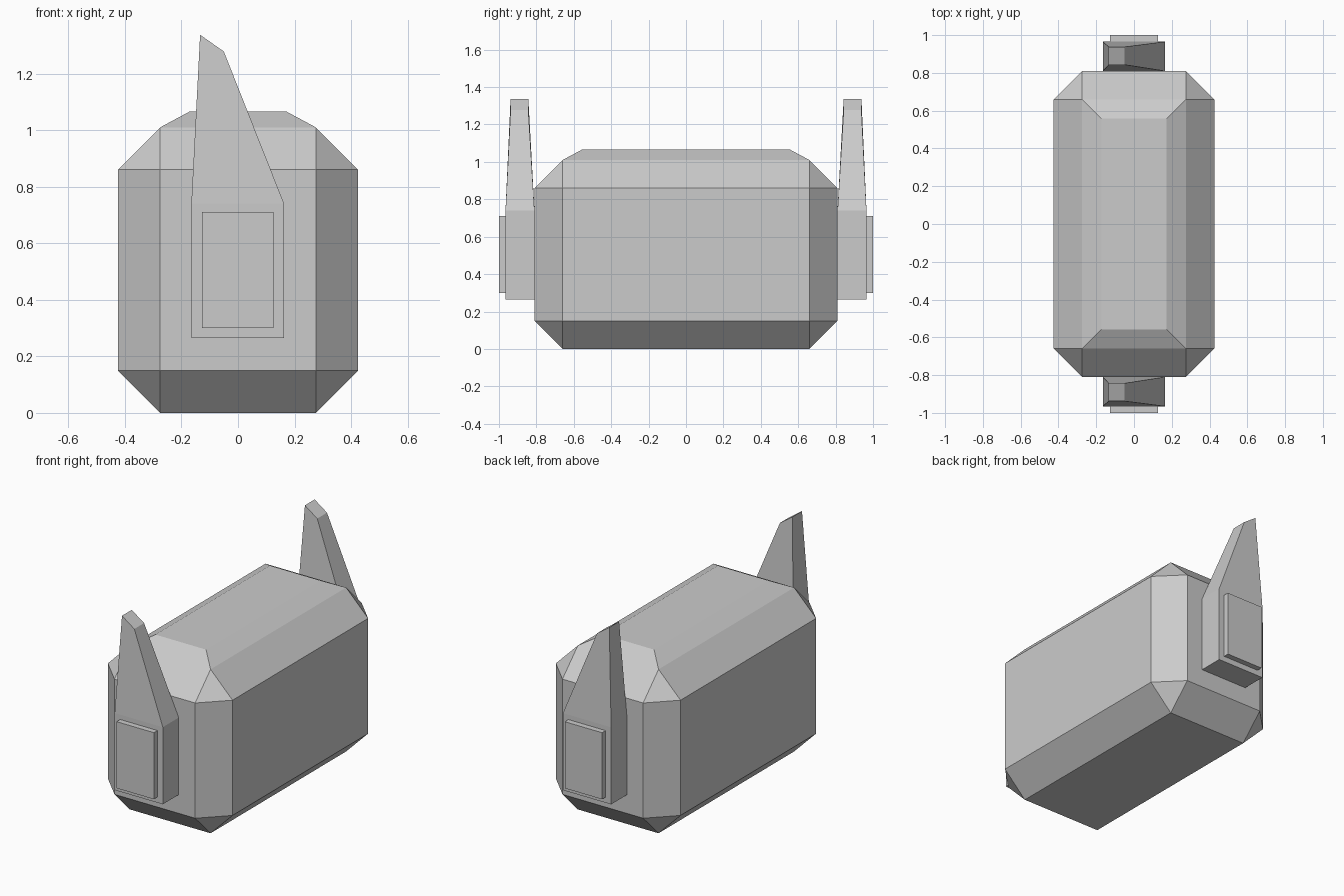
import bpy, bmesh
from mathutils import Matrix, Vector

if "Cube" in bpy.data.objects:
    bpy.data.objects.remove(bpy.data.objects["Cube"])


def finish(bm, name):
    bmesh.ops.recalc_face_normals(bm, faces=bm.faces[:])
    mesh = bpy.data.meshes.new(name)
    bm.to_mesh(mesh)
    bm.free()
    obj = bpy.data.objects.new(name, mesh)
    bpy.context.collection.objects.link(obj)
    return obj


def box_bmesh(size, center):
    bm = bmesh.new()
    bmesh.ops.create_cube(bm, size=1, matrix=Matrix.Translation(center) @ Matrix.Diagonal((*size, 1)))
    return bm


def mirror_y(obj):
    mod = obj.modifiers.new("mirror", "MIRROR")
    mod.use_axis = (False, True, False)
    mod.use_clip = False
    mod.use_mirror_merge = False


# Chamfered body with a shallow raised top
bm = box_bmesh((0.85, 1.62, 1.01), (0, 0, 0.505))
bmesh.ops.bevel(bm, geom=bm.edges[:], offset=0.15, offset_type='OFFSET',
                segments=1, profile=0.5, affect='EDGES')
bm.normal_update()
top = max(bm.faces, key=lambda f: f.calc_center_median().z)
bmesh.ops.inset_individual(bm, faces=[top], thickness=0.145)
bmesh.ops.translate(bm, verts=top.verts[:], vec=Vector((0, 0, 0.055)))
finish(bm, "body")

# End fins: side outline (x, z, outer y, inner y), narrowing to the tip
outline = [(-0.165, 0.265, 0.965, 0.81), (0.163, 0.265, 0.965, 0.81),
           (0.163, 0.74, 0.965, 0.81), (-0.05, 1.278, 0.938, 0.843),
           (-0.134, 1.337, 0.938, 0.843), (-0.165, 0.74, 0.965, 0.81)]
bm = bmesh.new()
outer = [bm.verts.new((x, -yo, z)) for x, z, yo, yi in outline]
inner = [bm.verts.new((x, -yi, z)) for x, z, yo, yi in outline]
for ring in (outer, inner):
    a, b, c, d, e, f = ring
    bm.faces.new((a, b, c, f))
    bm.faces.new((f, c, d, e))
for i in range(6):
    j = (i + 1) % 6
    bm.faces.new((outer[i], outer[j], inner[j], inner[i]))
mirror_y(finish(bm, "end_fin"))

# Thin plates on the outside of the fins
bm = box_bmesh((0.254, 0.035, 0.41), (-0.001, -0.9825, 0.505))
mirror_y(finish(bm, "end_plate"))
